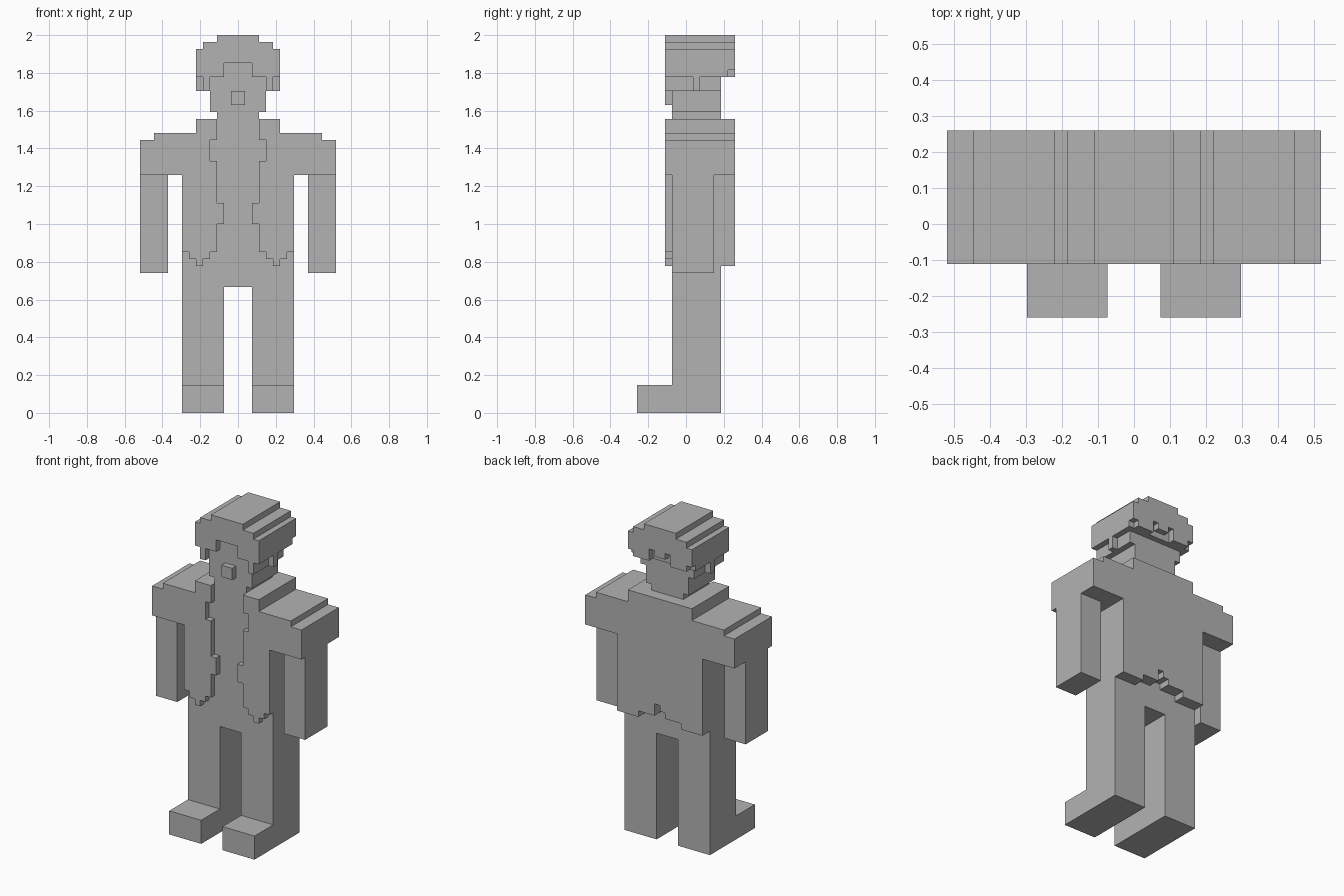
import bpy
import bmesh
from itertools import product
from mathutils import Vector

cube = bpy.data.objects.get("Cube")
if cube:
    bpy.data.objects.remove(cube, do_unlink=True)

UNIT = 2 / 54  # one block of the figure

grey = bpy.data.materials.new("plain grey")
grey.use_nodes = True
colour = (0.45, 0.45, 0.45, 1)
grey.diffuse_color = colour
grey.node_tree.nodes["Principled BSDF"].inputs["Base Color"].default_value = colour


def box(x0, x1, y0, y1, z0, z1):
    """Blocks filling a range."""
    return set(product(range(x0, x1), range(y0, y1), range(z0, z1)))


def mirror(cells):
    """Blocks together with their mirror image in x."""
    return cells | {(-x - 1, y, z) for x, y, z in cells}


def part(name, cells):
    """Join blocks into one closed flat-faced solid."""
    bm = bmesh.new()
    corners = {}

    def corner(p):
        p = tuple(p)
        if p not in corners:
            corners[p] = bm.verts.new(Vector(p) * UNIT)
        return corners[p]

    for cell in cells:
        for axis, side in product(range(3), (0, 1)):
            near = list(cell)
            near[axis] += 2 * side - 1
            if tuple(near) in cells:
                continue
            start = Vector(cell)
            start[axis] += side
            u, v = Vector((0, 0, 0)), Vector((0, 0, 0))
            u[(axis + 1) % 3] = v[(axis + 2) % 3] = 1
            loop = [start, start + u, start + u + v, start + v]
            if not side:
                loop.reverse()
            bm.faces.new([corner(p) for p in loop])
    bmesh.ops.dissolve_limit(bm, angle_limit=0.01, verts=bm.verts[:], edges=bm.edges[:])
    mesh = bpy.data.meshes.new(name)
    bm.to_mesh(mesh)
    bm.free()
    mesh.materials.append(grey)
    obj = bpy.data.objects.new(name, mesh)
    bpy.context.collection.objects.link(obj)


# Legs, shoes and arms on both sides
for name, cells in {
    "leg": box(2, 8, -2, 5, 4, 18),
    "shoe": box(2, 8, -7, 5, 0, 4),
    "arm": box(10, 14, -2, 4, 20, 34),
}.items():
    part("left_" + name, cells)
    part("right_" + name, mirror(cells) - cells)

# Torso, neck and head
part("torso", box(-8, 8, -2, 5, 18, 40))
part("neck", box(-3, 3, -2, 5, 40, 43))
part("head", box(-4, 4, -2, 5, 43, 48))
part("nose", box(-1, 1, -3, -2, 44, 46))

# Jacket: sleeves and stepped shoulders
jacket = box(8, 14, -3, 7, 34, 39) | box(8, 12, -3, 7, 39, 40)
jacket |= box(3, 6, -2, 7, 40, 42)
# Open front, column by column from the inner edge outwards
front = box(2, 3, -3, -2, 27, 30)
for x, bottom in zip(range(3, 8), (23, 22, 21, 22, 23)):
    front |= box(x, x + 1, -3, -2, bottom, 42 if x < 6 else 40)
front -= box(3, 4, -3, -2, 36, 39)
jacket = mirror(jacket | front)
# Back panel with ragged hem
jacket |= box(-8, 8, 5, 7, 24, 40) | box(-6, 6, 5, 7, 40, 42)
for x in range(-8, 8):
    bottom = 21 if not -4 <= x < 4 else {0: 24, -1: 23}.get(x, 22)
    jacket |= box(x, x + 1, 5, 7, bottom, 24)
part("jacket", jacket)

# Hair: stepped cap, sideburns, side tufts, fringe and ragged nape
hair = box(0, 6, -2, 6, 48, 52) | box(0, 5, -3, 7, 52, 53) | box(0, 3, -3, 7, 53, 54)
hair |= box(4, 5, -3, 5, 46, 48) | box(5, 6, 1, 2, 46, 48)
hair |= box(0, 6, -3, -2, 48, 52) - box(0, 2, -3, -2, 48, 50)
for x, bottom in enumerate((49, 50, 48, 48, 48, 49)):
    hair |= box(x, x + 1, 6, 7, bottom, 52)
part("hair", mirror(hair))

# Brow behind the fringe gap
part("brow", box(-2, 2, -2, -1, 48, 50))
